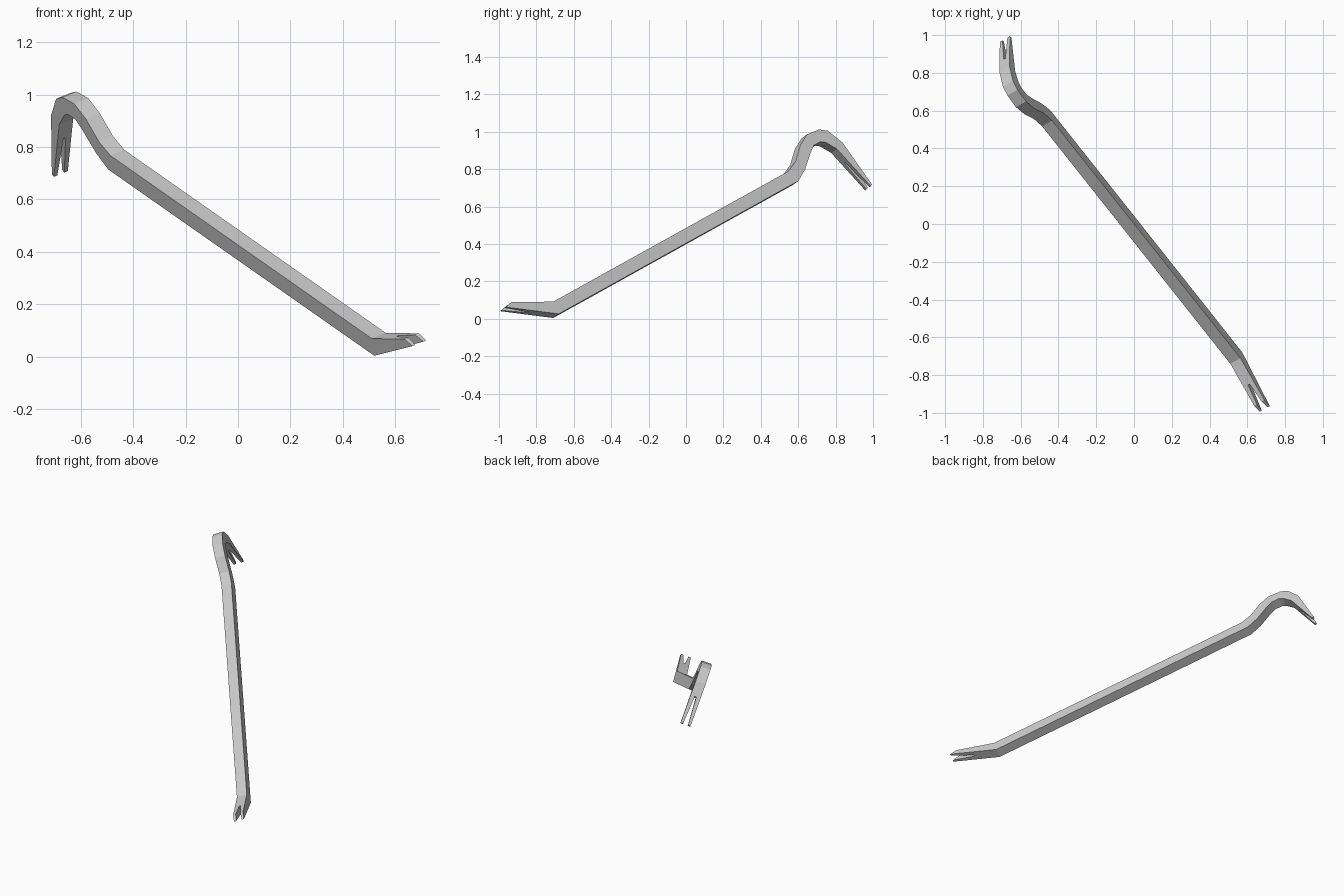
import bpy, bmesh
from mathutils import Vector

if "Cube" in bpy.data.objects:
    bpy.data.objects.remove(bpy.data.objects["Cube"])

# Bar frame: along the shaft, across its width, and out of its upper face
ORIGIN = Vector((0.52, -0.71, 0.004))
ALONG = Vector((-0.570, 0.719, 0.399)).normalized()
WIDE = Vector((0.82, 0.463, 0.336))
WIDE = (WIDE - ALONG * WIDE.dot(ALONG)).normalized()
UP = WIDE.cross(ALONG)
WIDTH = 0.065


def place(s, u, w):
    return ORIGIN + ALONG * s + UP * u + WIDE * w


def prism(name, base, offset):
    bm = bmesh.new()
    low = [bm.verts.new(p) for p in base]
    high = [bm.verts.new(p + offset) for p in base]
    bm.faces.new(low)
    bm.faces.new(high)
    n = len(base)
    for i in range(n):
        j = (i + 1) % n
        bm.faces.new((low[i], low[j], high[j], high[i]))
    bmesh.ops.recalc_face_normals(bm, faces=bm.faces)
    mesh = bpy.data.meshes.new(name)
    bm.to_mesh(mesh)
    bm.free()
    obj = bpy.data.objects.new(name, mesh)
    bpy.context.collection.objects.link(obj)
    return obj


# Side profile: bevelled pry end, shaft, hooked end
outer = [(-0.222, 0.178), (0.01, 0.072), (1.76, 0.072), (1.835, 0.10),
         (1.915, 0.163), (1.99, 0.196), (2.07, 0.188), (2.115, 0.16),
         (2.158, 0.066), (2.18, -0.208)]
inner = [(2.167, -0.213), (2.105, 0.05), (2.065, 0.11), (2.04, 0.126),
         (1.99, 0.127), (1.945, 0.10), (1.86, 0.037), (1.782, 0.0),
         (0.0, 0.0), (-0.272, 0.170)]
bar = prism("crowbar", [place(s, u, 0) for s, u in outer + inner], WIDE * WIDTH)


# Nail slots: wedge cutters opening from an apex past the tip
def slot(name, apex, tip, half):
    a = place(*apex, WIDTH / 2)
    t = place(*tip, WIDTH / 2)
    t2 = a + (t - a) * 1.3
    side = WIDE * half
    normal = (t - a).cross(WIDE).normalized() * 0.1
    pts = [a + WIDE * 0.005, t + side, t2 + side * 1.1,
           t2 - side * 1.1, t - side, a - WIDE * 0.005]
    cutter = prism(name, [p - normal for p in pts], normal * 2)
    cutter.hide_render = True
    cutter.hide_viewport = True
    mod = bar.modifiers.new(name, 'BOOLEAN')
    mod.operation = 'DIFFERENCE'
    mod.solver = 'EXACT'
    mod.object = cutter


slot("hook_slot_cutter", (2.145, -0.03), (2.174, -0.21), 0.016)
slot("pry_slot_cutter", (-0.13, 0.11), (-0.27, 0.172), 0.019)
